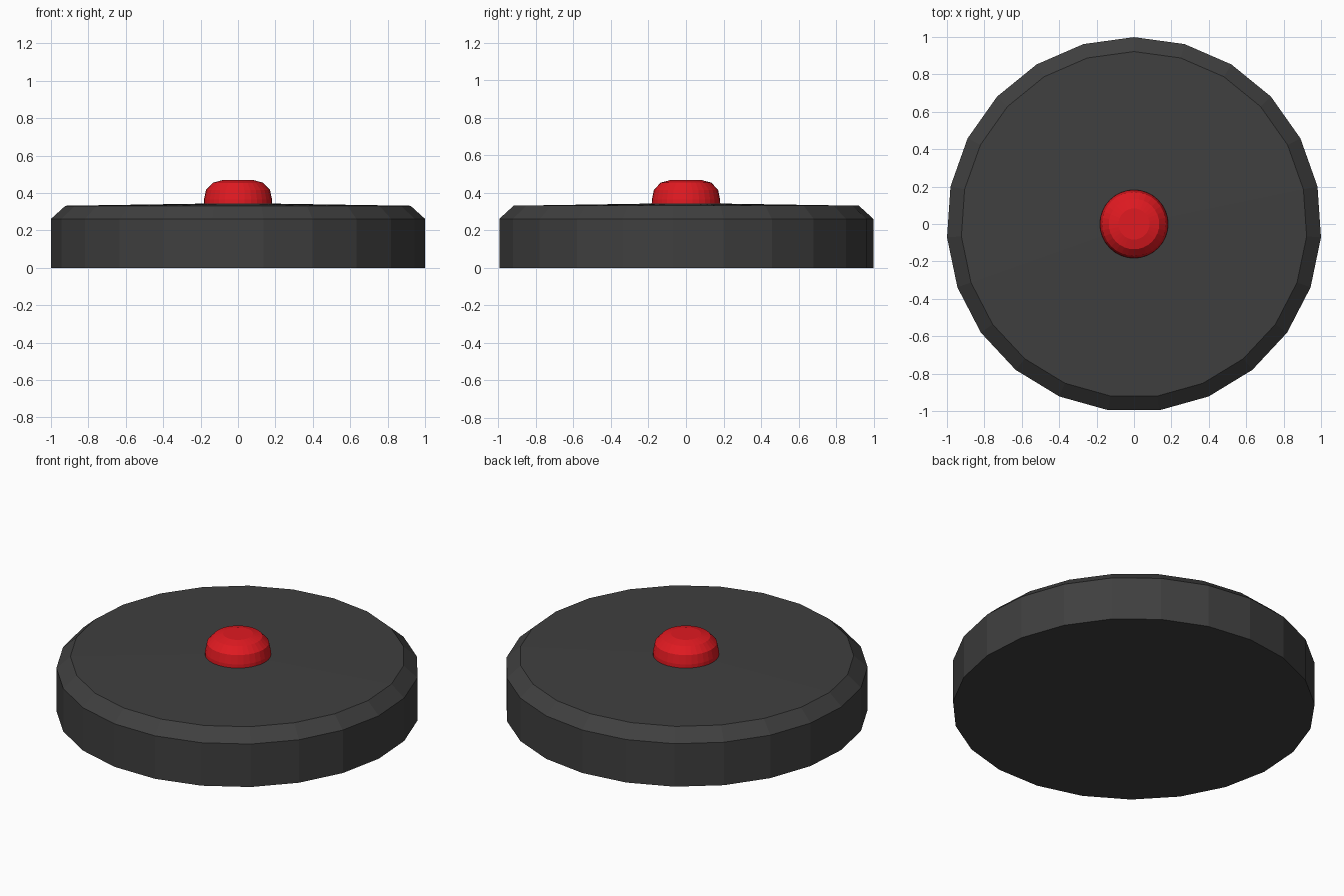
import bpy, bmesh, math

if "Cube" in bpy.data.objects:
    bpy.data.objects.remove(bpy.data.objects["Cube"])


def lathe(name, profile, sides, y=0.0, color=None):
    """Closed flat-shaded solid of revolution from (radius, z) points; a vertex points to +y."""
    bm = bmesh.new()
    rings = []
    for r, z in profile:
        ring = []
        for i in range(sides):
            a = 2 * math.pi * i / sides
            ring.append(bm.verts.new((r * math.sin(a), y + r * math.cos(a), z)))
        rings.append(ring)
    for low, high in zip(rings, rings[1:]):
        for i in range(sides):
            j = (i + 1) % sides
            bm.faces.new((low[i], low[j], high[j], high[i]))
    bm.faces.new(rings[0])
    bm.faces.new(rings[-1])
    bmesh.ops.recalc_face_normals(bm, faces=bm.faces)
    mesh = bpy.data.meshes.new(name)
    bm.to_mesh(mesh)
    bm.free()
    obj = bpy.data.objects.new(name, mesh)
    bpy.context.collection.objects.link(obj)
    if color:
        mat = bpy.data.materials.new(name + "_color")
        mat.diffuse_color = color
        mat.use_nodes = True
        mat.node_tree.nodes["Principled BSDF"].inputs["Base Color"].default_value = mat.diffuse_color
        mesh.materials.append(mat)
    return obj


# Dark 23-sided disc with chamfered rim and slightly raised top
lathe("disc_body",
      [(1.002, 0.0), (1.002, 0.262), (0.925, 0.332), (0.15, 0.344)],
      23, y=-0.003, color=(0.05, 0.05, 0.05, 1))

# Red rounded push button
lathe("push_button",
      [(0.183, 0.335), (0.182, 0.365), (0.171, 0.417), (0.135, 0.455), (0.083, 0.469)],
      32, color=(0.75, 0.01, 0.015, 1))
